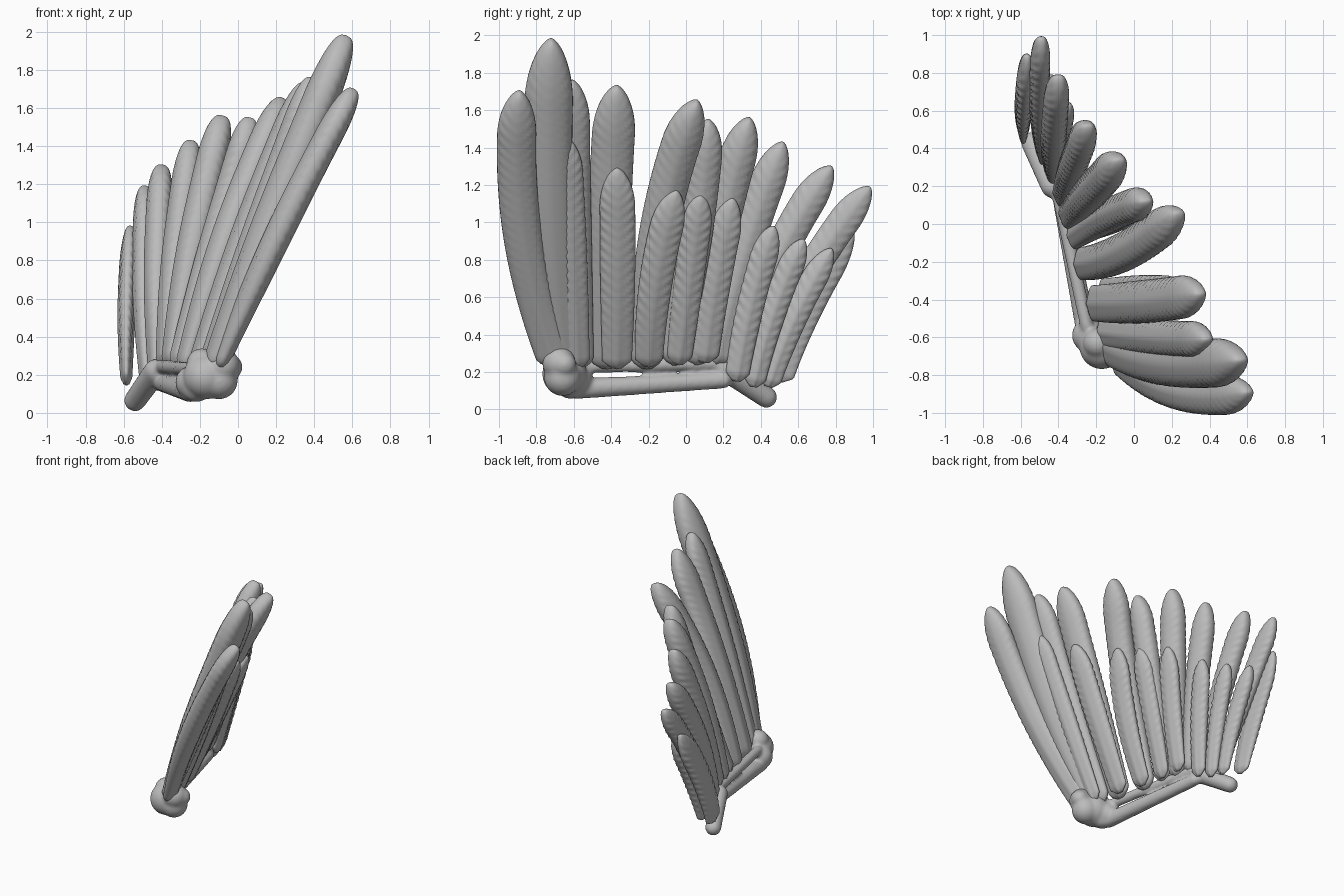
import bpy, bmesh, math
from mathutils import Vector

grey = bpy.data.materials.new("bone grey")
grey.diffuse_color = (0.5, 0.5, 0.5, 1)


def finish(name, bm):
    bmesh.ops.recalc_face_normals(bm, faces=bm.faces)
    me = bpy.data.meshes.new(name)
    bm.to_mesh(me)
    bm.free()
    me.materials.append(grey)
    for p in me.polygons:
        p.use_smooth = True
    ob = bpy.data.objects.new(name, me)
    bpy.context.collection.objects.link(ob)
    return ob


def feather(name, base, mid, tip, width, thick=0.1, across=(-0.05, 1, 0)):
    """Lofted blade through three points, with a raised quill and slanted barbs."""
    base, mid, tip, across = map(Vector, (base, mid, tip, across))
    ctrl = 2 * mid - (base + tip) / 2
    length = (tip - base).length
    rows, sides = 80, 32
    bm = bmesh.new()
    rings = []
    for i in range(rows + 1):
        s = i / rows
        t = 1 - (1 - s) ** 1.4
        pos = base * (1 - t) ** 2 + ctrl * 2 * t * (1 - t) + tip * t * t
        d = ((ctrl - base) * (1 - t) + (tip - ctrl) * t).normalized()
        w = (across - d * across.dot(d)).normalized()
        n = w.cross(d)
        # distance to the tip rounds the end, distance to the base narrows the root
        end = min(1, (1 - t) * length / (width * 1.3))
        taper = math.sqrt(max(0, 1 - (1 - end) ** 2)) ** 1.25
        grow = math.sin(min(1, t / 0.6) * math.pi / 2)
        start = min(1, 0.35 + t * length / 0.06)
        hw = width / 2 * max(0.02, taper * (0.82 + 0.18 * grow)) * start
        ht = thick / 2 * max(0.02, taper ** 0.55) * (0.5 + 0.5 * grow) * start
        ring = []
        for j in range(sides):
            a = 2 * math.pi * j / sides
            u, v = math.cos(a), math.sin(a)
            wave = math.sin((t * length - abs(u) * width * 0.45) * 2 * math.pi / 0.06)
            barb = 0.0045 * wave * abs(u) * min(1, taper) * min(1, t * 3)
            quill = 0.008 * math.exp(-(u / 0.22) ** 2) * (1 - t * 0.7)
            h = math.copysign(abs(v) ** 0.85, v) * ht
            h += math.copysign(min(1, abs(v) * 3), v) * (barb + quill) * taper
            ring.append(bm.verts.new(pos + w * u * hw + n * h))
        rings.append(ring)
    for r0, r1 in zip(rings, rings[1:]):
        for j in range(sides):
            k = (j + 1) % sides
            bm.faces.new((r0[j], r0[k], r1[k], r1[j]))
    bm.faces.new(rings[0])
    bm.faces.new(rings[-1])
    return finish(name, bm)


# Long flight feathers: root, middle, tip, width, thickness
long_feathers = [
    ((-0.10, -0.70, 0.24), (0.235, -0.88, 0.98), (0.61, -0.89, 1.70), 0.21, 0.14),
    ((-0.14, -0.64, 0.24), (0.19, -0.73, 1.05), (0.57, -0.72, 1.98), 0.26, 0.18),
    ((-0.18, -0.57, 0.22), (0.11, -0.60, 1.00), (0.39, -0.61, 1.76), 0.19, 0.13),
    ((-0.23, -0.42, 0.22), (0.06, -0.41, 1.00), (0.355, -0.37, 1.73), 0.23, 0.14),
    ((-0.29, -0.21, 0.22), (-0.04, -0.14, 0.98), (0.24, 0.06, 1.65), 0.21, 0.155),
    ((-0.33, -0.07, 0.24), (-0.12, 0.05, 0.92), (0.065, 0.12, 1.55), 0.18, 0.14),
    ((-0.36, 0.05, 0.24), (-0.23, 0.17, 0.92), (-0.08, 0.34, 1.56), 0.20, 0.155),
    ((-0.39, 0.16, 0.24), (-0.325, 0.31, 0.84), (-0.245, 0.52, 1.43), 0.19, 0.14),
    ((-0.43, 0.27, 0.19), (-0.425, 0.47, 0.77), (-0.40, 0.78, 1.30), 0.18, 0.13),
    ((-0.48, 0.36, 0.14), (-0.50, 0.63, 0.68), (-0.49, 0.985, 1.19), 0.17, 0.10),
]
for i, f in enumerate(long_feathers):
    feather(f"long_feather_{i + 1}", *f)

# Outermost feather
feather("outer_feather", (-0.585, 0.49, 0.15), (-0.585, 0.64, 0.55),
        (-0.565, 0.89, 0.98), 0.19, 0.085, (0, 1, 0))

# Short covering feathers on the inner face
short_feathers = [
    ((-0.12, -0.58, 0.22), (0.13, -0.61, 0.85), (0.36, -0.64, 1.45), 0.16),
    ((-0.18, -0.37, 0.22), (0.05, -0.365, 0.78), (0.25, -0.37, 1.29), 0.19),
    ((-0.25, -0.20, 0.23), (-0.05, -0.155, 0.72), (0.11, -0.05, 1.17), 0.18),
    ((-0.30, -0.04, 0.24), (-0.14, 0.02, 0.72), (0.01, 0.08, 1.15), 0.16),
    ((-0.33, 0.10, 0.25), (-0.22, 0.16, 0.70), (-0.11, 0.25, 1.13), 0.17),
    ((-0.38, 0.27, 0.15), (-0.32, 0.35, 0.58), (-0.25, 0.47, 0.98), 0.15),
    ((-0.42, 0.36, 0.12), (-0.39, 0.47, 0.53), (-0.35, 0.63, 0.91), 0.14),
    ((-0.46, 0.44, 0.12), (-0.45, 0.58, 0.49), (-0.44, 0.78, 0.86), 0.14),
]
for i, f in enumerate(short_feathers):
    feather(f"short_feather_{i + 1}", *f, thick=0.09)


# Wing bones and shoulder joint, blended into one surface
bm = bmesh.new()


def ball(c, r):
    res = bmesh.ops.create_icosphere(bm, subdivisions=3, radius=r)
    bmesh.ops.translate(bm, verts=res["verts"], vec=c)


def rod(a, b, r0, r1):
    a, b = Vector(a), Vector(b)
    res = bmesh.ops.create_cone(bm, segments=20, radius1=r0, radius2=r1,
                                depth=(b - a).length, cap_ends=True)
    q = (b - a).to_track_quat('Z', 'Y')
    for v in res["verts"]:
        v.co = q @ v.co + (a + b) / 2
    ball(a, r0)
    ball(b, r1)


rod((-0.25, -0.54, 0.23), (-0.41, 0.20, 0.245), 0.036, 0.036)  # upper bone
rod((-0.25, -0.58, 0.11), (-0.40, 0.20, 0.155), 0.055, 0.044)  # lower bone
rod((-0.43, 0.20, 0.22), (-0.54, 0.43, 0.065), 0.064, 0.058)   # hand bone
for c, r in (((-0.17, -0.65, 0.19), 0.12), ((-0.08, -0.68, 0.25), 0.09),
             ((-0.24, -0.59, 0.16), 0.09), ((-0.10, -0.66, 0.17), 0.10),
             ((-0.19, -0.63, 0.26), 0.08), ((-0.04, -0.65, 0.24), 0.065),
             ((-0.22, -0.62, 0.13), 0.075)):
    ball(c, r)
bones = finish("wing_bones", bm)
rm = bones.modifiers.new("blend", 'REMESH')
rm.mode = 'VOXEL'
rm.voxel_size = 0.011
rm.use_smooth_shade = True
sm = bones.modifiers.new("soften", 'SMOOTH')
sm.iterations = 10
